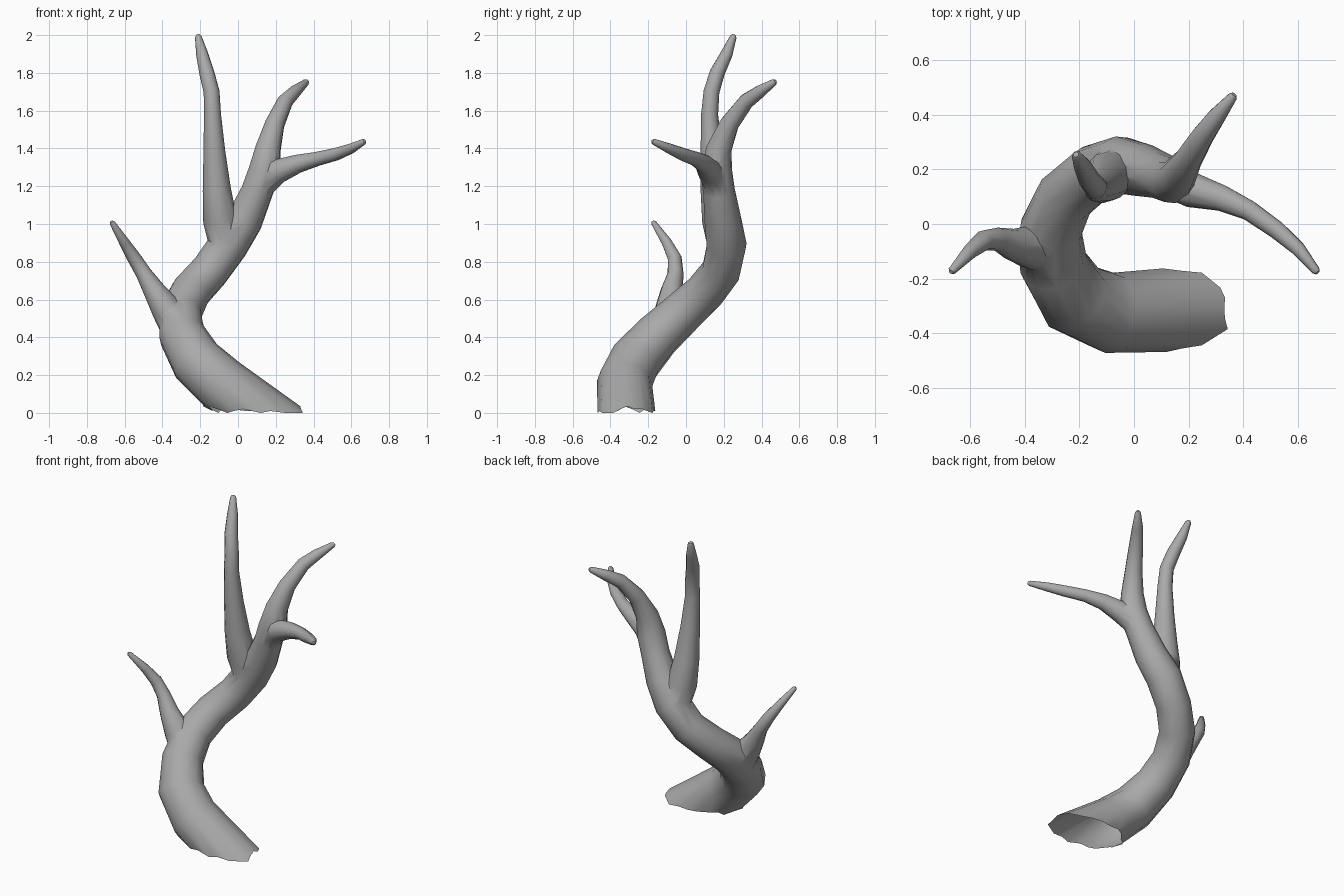
import bpy, bmesh, math, random
from mathutils import Vector

random.seed(4)
SIDES = 12

cube = bpy.data.objects.get("Cube")
if cube:
    bpy.data.objects.remove(cube, do_unlink=True)

grey = bpy.data.materials.new("antler grey")
grey.use_nodes = True
grey.diffuse_color = (0.4, 0.4, 0.4, 1)
bsdf = grey.node_tree.nodes["Principled BSDF"]
bsdf.inputs["Base Color"].default_value = grey.diffuse_color
bsdf.inputs["Roughness"].default_value = 0.8


def branch(name, path, flat_base=False):
    """Tapered closed tube through (x, y, z, radius) points with a rounded tip."""
    pts = [Vector(p[:3]) for p in path]
    radii = [p[3] for p in path]
    end = (pts[-1] - pts[-2]).normalized()
    pts.append(pts[-1] + end * radii[-1] * 0.7)
    radii.append(radii[-1] * 0.55)
    bm = bmesh.new()
    rings, side = [], Vector((0, 1, 0))
    for i, (p, r) in enumerate(zip(pts, radii)):
        steps = [(b - a).normalized() for a, b in zip(pts[max(i - 1, 0):i + 2], pts[max(i - 1, 0) + 1:i + 2])]
        tangent = sum(steps, Vector()).normalized()
        side = (side - tangent * side.dot(tangent)).normalized()
        up = tangent.cross(side)
        ring = []
        for k in range(SIDES):
            a = math.tau * k / SIDES
            co = p + (side * math.cos(a) + up * math.sin(a)) * r
            if flat_base and i == 0:
                co -= tangent * (co.z / tangent.z)
            ring.append(bm.verts.new(co))
        rings.append(ring)
    for low, high in zip(rings, rings[1:]):
        for k in range(SIDES):
            n = (k + 1) % SIDES
            bm.faces.new((low[k], low[n], high[n], high[k]))
    bm.faces.new(rings[0][::-1])
    bm.faces.new(rings[-1])
    bmesh.ops.recalc_face_normals(bm, faces=bm.faces)
    mesh = bpy.data.meshes.new(name)
    bm.to_mesh(mesh)
    bm.free()
    mesh.materials.append(grey)
    obj = bpy.data.objects.new(name, mesh)
    bpy.context.collection.objects.link(obj)
    return obj


# Main beam, curling up from the base into the rear tine
antler = branch("antler", [
    (.12, -.315, 0, .153), (-.09, -.325, .155, .148), (-.22, -.27, .275, .14),
    (-.295, -.15, .41, .125), (-.305, -.02, .53, .115), (-.25, .10, .64, .108),
    (-.15, .185, .75, .105), (-.05, .215, .89, .107), (.035, .195, 1.02, .098),
    (.10, .175, 1.17, .085), (.14, .16, 1.28, .085), (.16, .175, 1.40, .068),
    (.195, .23, 1.53, .052), (.25, .32, 1.65, .042), (.30, .39, 1.70, .034),
    (.36, .465, 1.75, .018)], flat_base=True)

# Tines that fork off the beam
tines = [
    branch("tall_tine", [
        (-.06, .205, .86, .085), (-.095, .175, 1.02, .09), (-.112, .152, 1.18, .075),
        (-.125, .135, 1.38, .058), (-.135, .125, 1.58, .045), (-.14, .135, 1.70, .042),
        (-.165, .165, 1.80, .04), (-.19, .215, 1.90, .032), (-.21, .25, 1.99, .018)]),
    branch("front_tine", [
        (.12, .17, 1.20, .07), (.21, .125, 1.28, .066), (.32, .095, 1.32, .049),
        (.42, .05, 1.345, .038), (.52, -.02, 1.37, .034), (.60, -.09, 1.40, .027),
        (.665, -.17, 1.435, .016)]),
    branch("brow_tine", [
        (-.31, -.09, .44, .095), (-.38, -.085, .55, .08), (-.445, -.075, .65, .058),
        (-.50, -.055, .74, .042), (-.55, -.06, .82, .037), (-.60, -.10, .90, .028),
        (-.665, -.17, 1.005, .015)]),
]

# Merge the tines into the beam
bpy.context.view_layer.objects.active = antler
for tine in tines:
    mod = antler.modifiers.new("merge", "BOOLEAN")
    mod.operation, mod.solver, mod.object = "UNION", "EXACT", tine
    bpy.ops.object.modifier_apply(modifier=mod.name)
    bpy.data.objects.remove(tine, do_unlink=True)

# Hollow base with a jagged broken rim
bm = bmesh.new()
bm.from_mesh(antler.data)
caps = [f for f in bm.faces if all(v.co.z < 0.001 for v in f.verts)]
bmesh.ops.delete(bm, geom=caps, context="FACES")
rim = [e for e in bm.edges if e.is_boundary]
bmesh.ops.subdivide_edges(bm, edges=rim, cuts=1)
slope = Vector((-.21, -.01, .155)) / .155
for v in bm.verts:
    if v.is_boundary and v.co.z < 0.001:
        v.co += slope * random.choice((0, .01, .02, .035))
bmesh.ops.triangulate(bm, faces=[f for f in bm.faces if len(f.verts) > 4])
bm.to_mesh(antler.data)
bm.free()

# Smooth shading
bpy.ops.object.select_all(action="DESELECT")
antler.select_set(True)
bpy.ops.object.shade_smooth_by_angle(angle=math.radians(50))
